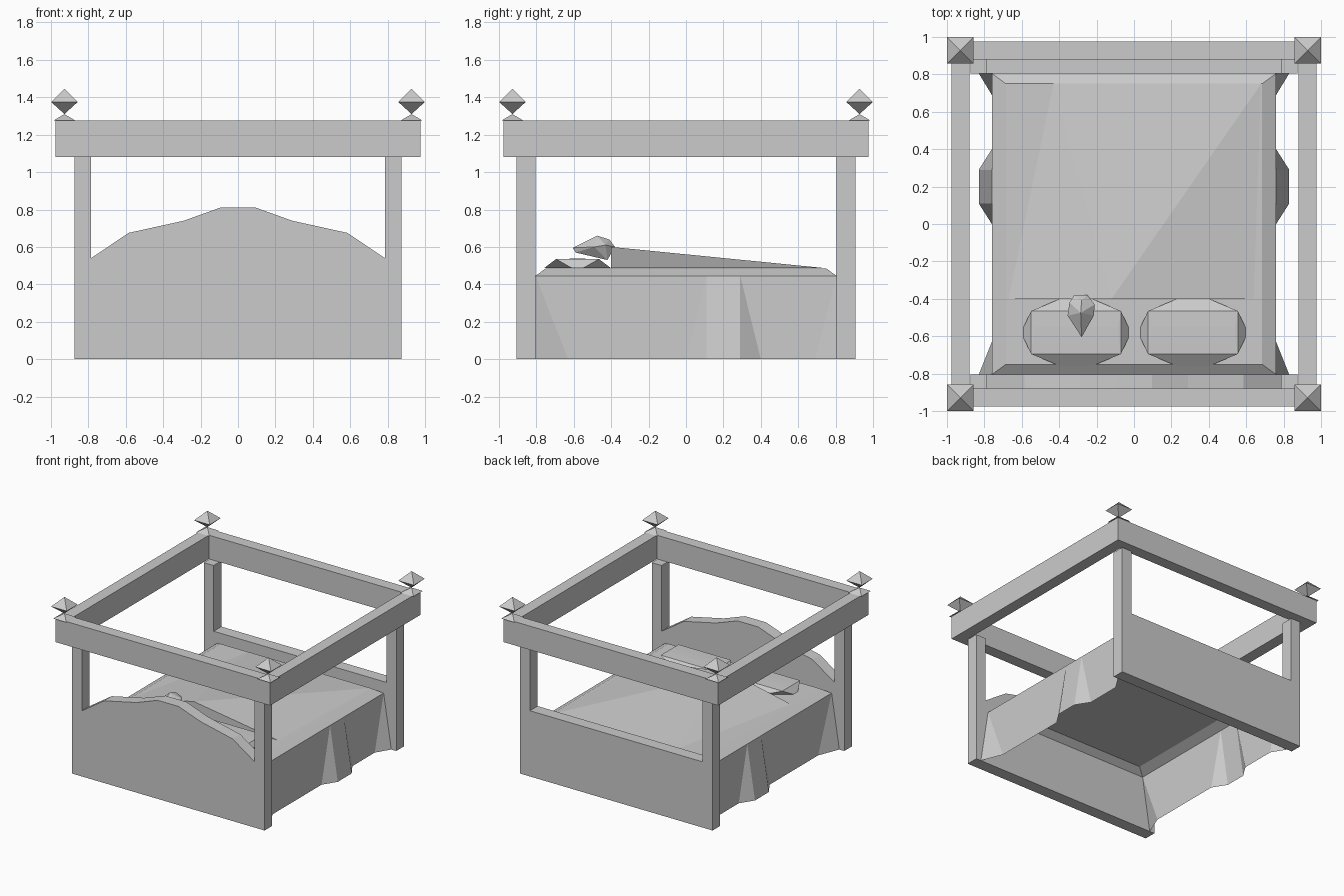
import bpy, bmesh, math
from mathutils import Matrix, Vector

cube = bpy.data.objects.get("Cube")
if cube:
    bpy.data.objects.remove(cube, do_unlink=True)

grey = bpy.data.materials.new("plain grey")
grey.use_nodes = True
grey.diffuse_color = (0.6, 0.6, 0.6, 1)
grey.node_tree.nodes["Principled BSDF"].inputs["Base Color"].default_value = (0.6, 0.6, 0.6, 1)


def finish(name, bm, fix_normals=True):
    if fix_normals:
        bmesh.ops.recalc_face_normals(bm, faces=bm.faces)
    mesh = bpy.data.meshes.new(name)
    bm.to_mesh(mesh)
    bm.free()
    mesh.materials.append(grey)
    obj = bpy.data.objects.new(name, mesh)
    bpy.context.scene.collection.objects.link(obj)
    return obj


def box(name, low, high):
    low, high = Vector(low), Vector(high)
    bm = bmesh.new()
    bmesh.ops.create_cube(bm, size=1)
    for v in bm.verts:
        v.co = (low + high) / 2 + v.co * (high - low)
    return finish(name, bm)


def hull(name, points):
    bm = bmesh.new()
    for p in points:
        bm.verts.new(p)
    result = bmesh.ops.convex_hull(bm, input=bm.verts)
    loose = [v for v in result["geom_interior"] if isinstance(v, bmesh.types.BMVert)]
    bmesh.ops.delete(bm, geom=loose, context="VERTS")
    return finish(name, bm)


def end_board(name, crest, y0, y1):
    """Two posts and the board between them, as one extruded outline."""
    half, inner, top = 0.875, 0.785, 1.08
    right = [(half, 0), (half, top), (inner, top)] + crest
    outline = right + [(-x, z) for x, z in reversed(right)]
    bm = bmesh.new()
    face = bm.faces.new([bm.verts.new((x, y0, z)) for x, z in outline])
    moved = bmesh.ops.extrude_face_region(bm, geom=[face])["geom"]
    bmesh.ops.translate(bm, vec=(0, y1 - y0, 0),
                        verts=[v for v in moved if isinstance(v, bmesh.types.BMVert)])
    if face.is_valid is False or len(bm.faces) == len(outline) + 1:
        bmesh.ops.holes_fill(bm, edges=[e for e in bm.edges if e.is_boundary], sides=0)
    return finish(name, bm)


# Head and foot ends with their posts
end_board("headboard", [(0.785, 0.54), (0.585, 0.675), (0.29, 0.74), (0.095, 0.81)], -0.905, -0.805)
end_board("footboard", [(0.785, 0.54)], 0.805, 0.905)

# Canopy beams
for s, end, side in ((-1, "front", "right"), (1, "back", "left")):
    a, b = sorted((s * 0.88, s * 0.975))
    box(end + "_beam", (-0.975, a, 1.08), (0.975, b, 1.275))
    box(side + "_beam", (a, -0.88, 1.08), (b, 0.88, 1.275))

# Pointed finials: small foot, then a diamond
for sx, side in ((-1, "right"), (1, "left")):
    for sy, end in ((-1, "front"), (1, "back")):
        bm = bmesh.new()
        for r1, r2, z, h in ((0.06, 0, 1.275, 0.035), (0, 0.071, 1.31, 0.065), (0.071, 0, 1.375, 0.07)):
            place = Matrix.Translation((sx * 0.928, sy * 0.928, z + h / 2))
            bmesh.ops.create_cone(bm, segments=4, cap_ends=False, depth=h,
                                  radius1=r1 * math.sqrt(2), radius2=r2 * math.sqrt(2),
                                  matrix=place @ Matrix.Rotation(math.pi / 4, 4, "Z"))
        bmesh.ops.remove_doubles(bm, verts=bm.verts, dist=0.0005)
        finish(f"{end}_{side}_finial", bm)

# Bed top: flat sheet with sloping rim, open below
bm = bmesh.new()
corners = ((-1, -1), (1, -1), (1, 1), (-1, 1))
rim = [bm.verts.new((sx * 0.76, sy * 0.805, 0.445)) for sx, sy in corners]
top = [bm.verts.new((sx * 0.685, sy * 0.75, 0.485)) for sx, sy in corners]
bm.faces.new(top)
for i in range(4):
    j = (i + 1) % 4
    bm.faces.new((rim[i], rim[j], top[j], top[i]))
finish("bed_top", bm, False)

# Raised blanket over a sleeper
hull("blanket", [(-0.12, -0.4, 0.6), (-0.67, -0.4, 0.486), (0.64, -0.4, 0.486),
                 (0.68, 0.75, 0.486), (-0.43, 0.75, 0.486)])

# Draped sides: upper y, lower y, lower x of each fold
folds = [(-0.805, -0.805, 0.83), (-0.805, -0.63, 0.76), (0.11, 0, 0.76), (0.11, 0.11, 0.83),
         (0.29, 0.29, 0.83), (0.29, 0.4, 0.76), (0.805, 0.69, 0.76), (0.805, 0.805, 0.83)]
for s, side in ((-1, "right"), (1, "left")):
    bm = bmesh.new()
    rows = [(bm.verts.new((s * 0.76, yt, 0.445)), bm.verts.new((s * xb, yb, 0)))
            for yt, yb, xb in folds]
    for (t0, b0), (t1, b1) in zip(rows, rows[1:]):
        ring = (t0, b0, b1, t1)
        bm.faces.new(ring if s > 0 else ring[::-1])
    bmesh.ops.remove_doubles(bm, verts=bm.verts, dist=0.0005)
    finish(side + "_drape", bm, False)

# Pillows
for cx, side in ((-0.31, "right"), (0.315, "left")):
    quarter = [(0.28, 0.03, 0.487), (0.09, 0.178, 0.487), (0.24, 0.115, 0.535), (0.225, 0.03, 0.537)]
    hull(side + "_pillow", [(cx + sx * x, -0.58 + sy * y, z)
                            for x, y, z in quarter for sx, sy in corners])

# Sleeper's head with a pointed nose
hull("head", [(-0.28, -0.605, 0.595), (-0.28, -0.59, 0.57), (-0.355, -0.49, 0.6), (-0.215, -0.49, 0.6),
              (-0.285, -0.475, 0.66), (-0.345, -0.42, 0.61), (-0.21, -0.43, 0.61), (-0.32, -0.38, 0.6),
              (-0.25, -0.38, 0.6), (-0.28, -0.41, 0.64), (-0.31, -0.42, 0.53), (-0.25, -0.42, 0.53)])
